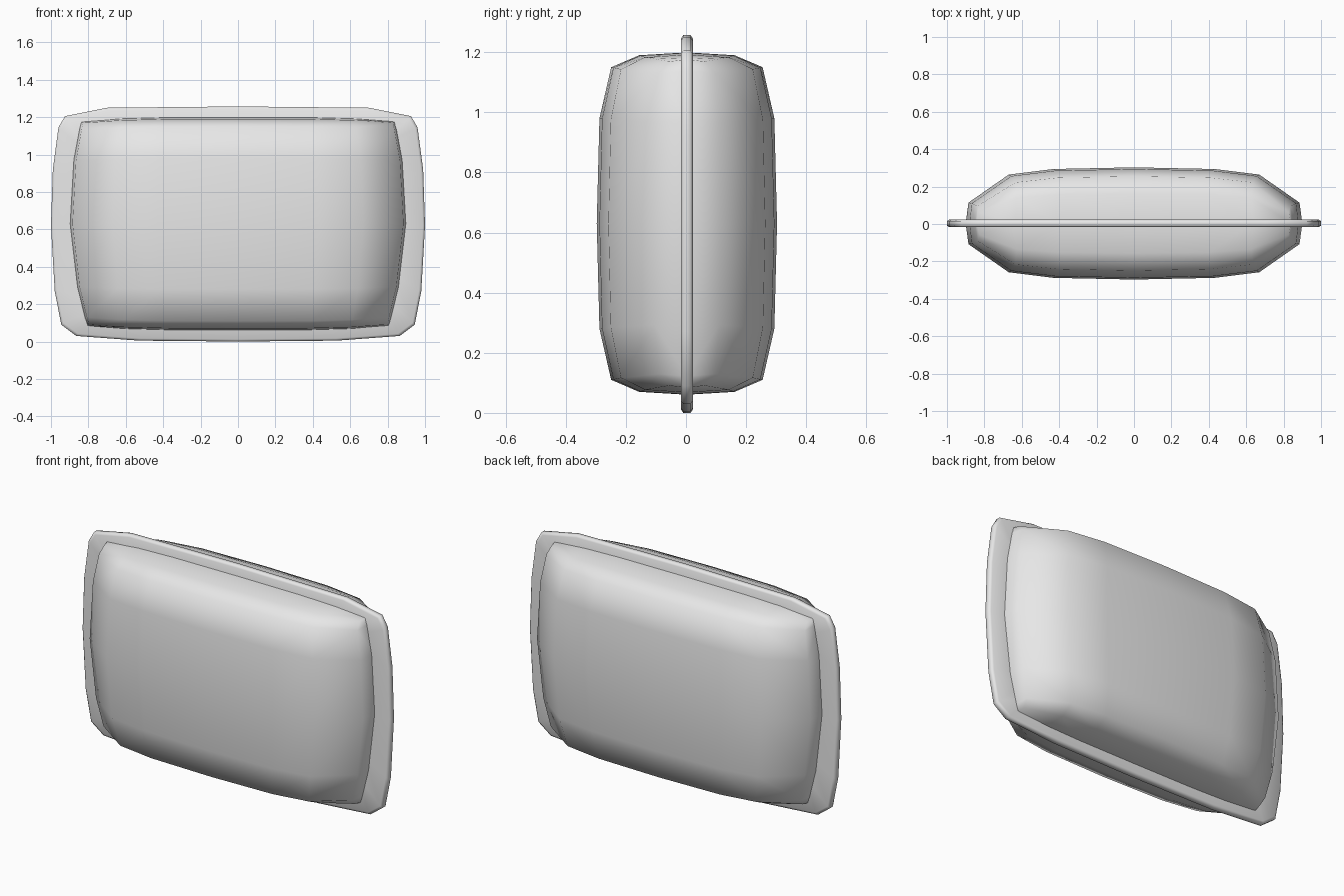
import bpy
import bmesh

cube = bpy.data.objects.get("Cube")
if cube:
    bpy.data.objects.remove(cube, do_unlink=True)

MID_Z, MID_Y = 0.63, 0.003

fabric = bpy.data.materials.new("light_grey_fabric")
fabric.use_nodes = True
fabric.diffuse_color = (0.8, 0.8, 0.8, 1)
fabric.node_tree.nodes["Principled BSDF"].inputs["Base Color"].default_value = (0.8, 0.8, 0.8, 1)


def finish(name, bm):
    bmesh.ops.recalc_face_normals(bm, faces=bm.faces)
    for face in bm.faces:
        face.smooth = True
    mesh = bpy.data.meshes.new(name)
    bm.to_mesh(mesh)
    bm.free()
    mesh.materials.append(fabric)
    obj = bpy.data.objects.new(name, mesh)
    bpy.context.collection.objects.link(obj)
    return obj


def pillow_point(x, y, z):
    """Bulge the sides outward and round the corners, wider at the top."""
    t = z / 0.57
    wide = 1 - 0.085 * t * t + 0.018 * t
    tall = 1 - 0.04 * (x / 0.9) ** 4
    return (x * wide, y + MID_Y, z * tall + MID_Z)


# Cushion: two domed grids joined by a steep side wall at the seam
XS, FX = (0, 0.43, 0.67, 0.885), (1, 0.97, 0.87, 0.37)
ZS, FZ = (0, 0.35, 0.52, 0.56), (1, 0.97, 0.84, 0.53)
N = 3
steps = range(-N, N + 1)


def signed(values, i):
    return values[abs(i)] * (1 if i >= 0 else -1)


bm = bmesh.new()
border = ([(i, -N) for i in range(-N, N)] + [(N, j) for j in range(-N, N)]
          + [(i, N) for i in range(N, -N, -1)] + [(-N, j) for j in range(N, -N, -1)])
seam = [bm.verts.new(pillow_point(signed(XS, i) * 1.017, 0, signed(ZS, j) * 1.017))
        for i, j in border]
for side in (-1, 1):
    grid = {(i, j): bm.verts.new(pillow_point(
        signed(XS, i), side * 0.3 * FX[abs(i)] * FZ[abs(j)], signed(ZS, j)))
        for i in steps for j in steps}
    for i in range(-N, N):
        for j in range(-N, N):
            bm.faces.new([grid[i, j], grid[i + 1, j], grid[i + 1, j + 1], grid[i, j + 1]])
    for k in range(len(border)):
        m = (k + 1) % len(border)
        bm.faces.new([seam[k], seam[m], grid[border[m]], grid[border[k]]])
finish("cushion_body", bm)

# Flat piped flange around the seam
half = [(0, 1.257), (0.7, 1.25), (0.925, 1.205), (0.96, 1.145), (0.99, 0.92), (1, 0.62),
        (0.98, 0.27), (0.945, 0.09), (0.865, 0.03), (0.53, 0.005), (0, 0)]
outline = half + [(-x, z) for x, z in reversed(half[1:-1])]


def ring(bm, y, inset):
    return [bm.verts.new((x * (1 - inset), y + MID_Y, MID_Z + (z - MID_Z) * (1 - inset * 1.6)))
            for x, z in outline]


bm = bmesh.new()
profile = [(-0.02, 0.15), (-0.02, 0.012), (-0.012, 0), (0.012, 0), (0.02, 0.012), (0.02, 0.15)]
rings = [ring(bm, y, inset) for y, inset in profile]
for a, b in zip(rings, rings[1:] + rings[:1]):
    for k in range(len(outline)):
        m = (k + 1) % len(outline)
        bm.faces.new([a[k], a[m], b[m], b[k]])
flange = finish("seam_flange", bm)
bpy.context.view_layer.objects.active = flange
flange.select_set(True)
bpy.ops.object.shade_smooth_by_angle(angle=1.1)
